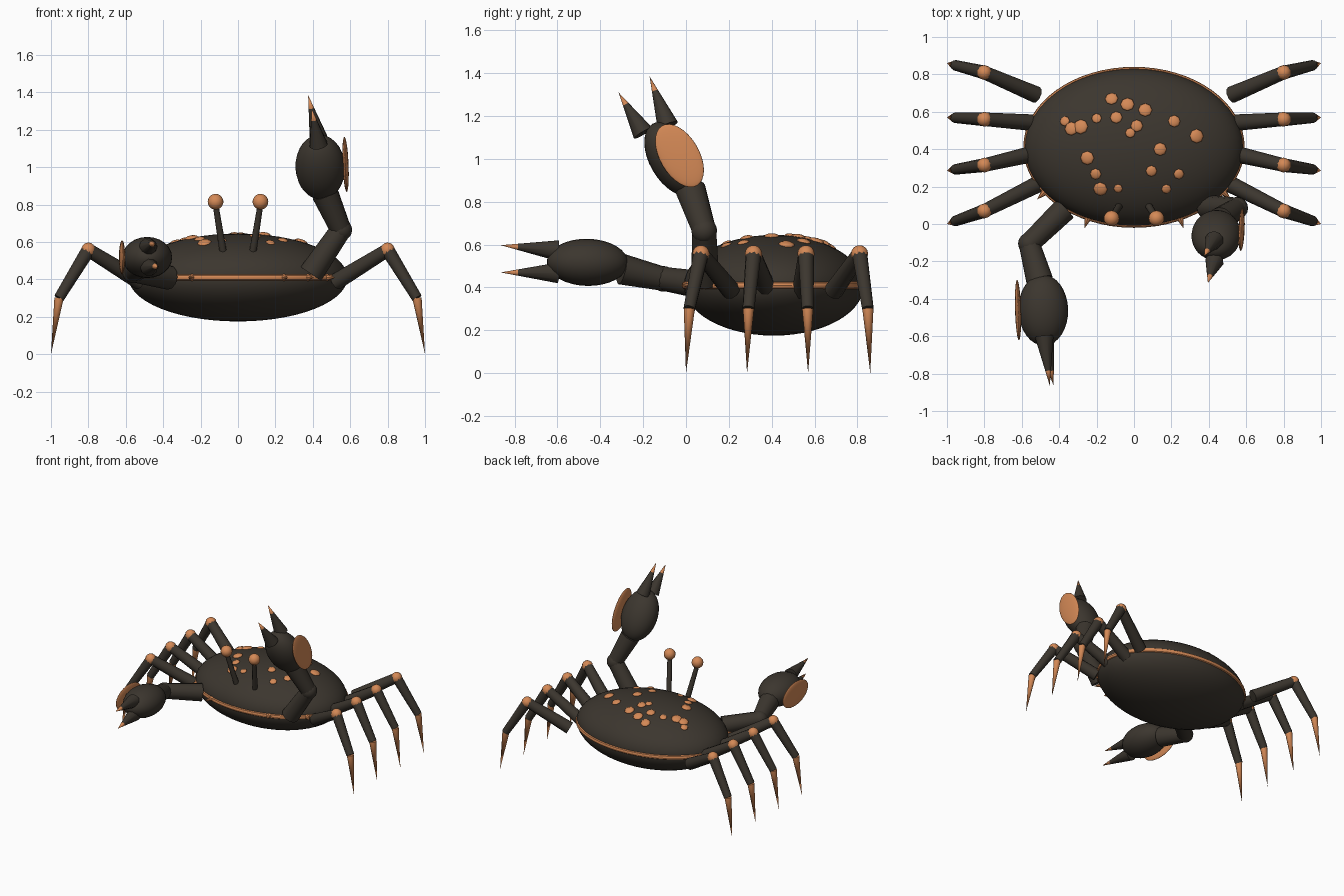
import bpy, math
from mathutils import Vector, Matrix

if "Cube" in bpy.data.objects:
    bpy.data.objects.remove(bpy.data.objects["Cube"])


def material(name, rgb):
    m = bpy.data.materials.new(name)
    m.diffuse_color = (*rgb, 1)
    m.use_nodes = True
    m.node_tree.nodes["Principled BSDF"].inputs["Base Color"].default_value = m.diffuse_color
    return m


DARK = material("dark shell", (0.045, 0.037, 0.028))
ORANGE = material("orange", (0.66, 0.25, 0.093))


def finish(name, mat, smooth=True):
    o = bpy.context.object
    o.name = name
    o.data.materials.append(mat)
    if smooth:
        bpy.ops.object.shade_smooth_by_angle(angle=math.radians(40))
    return o


def frame(origin, z_axis, x_hint):
    # matrix whose z follows an axis and whose x stays near a hint
    z = Vector(z_axis).normalized()
    y = z.cross(Vector(x_hint)).normalized()
    x = y.cross(z)
    m = Matrix((x, y, z)).transposed().to_4x4()
    m.translation = origin
    return m


def ball(name, mat, radii, matrix, seg=16, rings=10, smooth=True):
    bpy.ops.mesh.primitive_uv_sphere_add(segments=seg, ring_count=rings, radius=1)
    o = finish(name, mat, smooth)
    o.matrix_world = matrix @ Matrix.Diagonal((*radii, 1))
    return o


def rod(name, mat, a, b, r1, r2, sides=10):
    a, b = Vector(a), Vector(b)
    bpy.ops.mesh.primitive_cone_add(vertices=sides, radius1=r1, radius2=r2, depth=(b - a).length)
    o = finish(name, mat)
    hint = (0, 0, 1) if abs((b - a).normalized().z) < 0.9 else (1, 0, 0)
    o.matrix_world = frame((a + b) / 2, b - a, hint)
    return o


# Body shell and orange rim
C = Vector((0, 0.41, 0.41))
R = Vector((0.585, 0.42, 0.235))
ball("body_shell", DARK, R, Matrix.Translation(C), 48, 28)
bpy.ops.mesh.primitive_torus_add(major_radius=1, minor_radius=0.022, major_segments=64, minor_segments=8)
rim = finish("shell_rim", ORANGE)
rim.matrix_world = Matrix.Translation(C) @ Matrix.Diagonal((0.579, 0.421, 0.75, 1))

# Spots on top of the shell: x, y, radius
spots = [(-.37, .55, .027), (-.335, .51, .037), (-.285, .52, .04), (-.2, .565, .027),
         (-.12, .67, .035), (-.035, .64, .037), (-.095, .57, .033), (.015, .525, .033),
         (-.02, .487, .027), (.06, .61, .037), (.215, .55, .033), (.335, .47, .038),
         (.14, .40, .035), (-.25, .353, .037), (-.205, .267, .03), (-.18, .187, .038),
         (-.085, .19, .024), (.093, .283, .03), (.24, .267, .028), (.173, .187, .026)]
for x, y, r in spots:
    u, v = x / R.x, (y - C.y) / R.y
    w = math.sqrt(1 - u * u - v * v)
    p = Vector((x, y, C.z + R.z * w))
    n = (u / R.x, v / R.y, w / R.z)
    ball("shell_spot", ORANGE, (r, r, r * 0.42), frame(p, n, (1, 0, 0)), 8, 6)

for s in (-1, 1):
    # Small spikes along the front rim
    for deg in (25, 40, 55):
        a = math.radians(deg)
        d = Vector((s * math.sin(a) / R.x, -math.cos(a) / R.y, 0)).normalized()
        p = Vector((s * R.x * math.sin(a), C.y - R.y * math.cos(a), C.z))
        rod("rim_spike", ORANGE, p - d * 0.01, p + d * 0.055, 0.022, 0, 8)

    # Eye stalks
    rod("eye_stalk", DARK, (s * .08, .095, .55), (s * .12, .03, .80), 0.02, 0.016)
    ball("eye", ORANGE, (.042,) * 3, Matrix.Translation((s * .12, .03, .815)))

    # Walking legs: y of hip, knee and foot
    for hip, knee, foot in ((.21, .07, 0), (.38, .315, .285), (.54, .56, .57), (.69, .81, .86)):
        h = Vector((s * .52, hip, .385))
        k = Vector((s * .80, knee, .557))
        f = Vector((s * 1.0, foot, .0))
        j = Vector((s * .957, knee + (foot - knee) * .78, .30))
        rod("upper_leg", DARK, h, k, 0.045, 0.036)
        rod("lower_leg", DARK, k, j, 0.037, 0.028)
        rod("leg_tip", ORANGE, j, f, 0.026, 0)
        ball("knee", ORANGE, (.04,) * 3, Matrix.Translation(k), 10, 8)


def claw(side, shoulder, elbow, wrist, palm, axis, plate, fingers):
    rod(side + "_upper_arm", DARK, shoulder, elbow, 0.066, 0.056, 12)
    ball(side + "_elbow", DARK, (.06,) * 3, Matrix.Translation(elbow))
    rod(side + "_forearm", DARK, elbow, wrist, 0.056, 0.072, 12)
    ball(side + "_palm", DARK, (.133, .11, .19), frame(palm, axis, (1, 0, 0)), 24, 16)
    ball(side + "_palm_plate", ORANGE, (.016, .092, .162), frame(plate, axis, (1, 0, 0)), 24, 16)
    for base, tip in fingers:
        b, t = Vector(base), Vector(tip)
        m = b.lerp(t, 0.7)
        rod(side + "_finger", DARK, b, m, 0.05, 0.015)
        rod(side + "_finger_tip", ORANGE, m, t, 0.015, 0)


# Claw reaching forward
claw("low_claw", (-.37, .08, .41), (-.56, -.105, .44), (-.505, -.30, .485),
     (-.485, -.46, .517), (.03, -1, .02), (-.62, -.46, .517),
     [((-.48, -.60, .572), (-.45, -.865, .597)), ((-.475, -.60, .468), (-.43, -.865, .47))])

# Claw raised high
claw("raised_claw", (.39, .09, .43), (.55, .085, .665), (.465, .02, .86),
     (.44, -.06, 1.0), (-.04, -.5, .86), (.575, -.03, 1.015),
     [((.43, -.20, 1.12), (.395, -.315, 1.31)), ((.43, -.085, 1.155), (.375, -.17, 1.385))])
